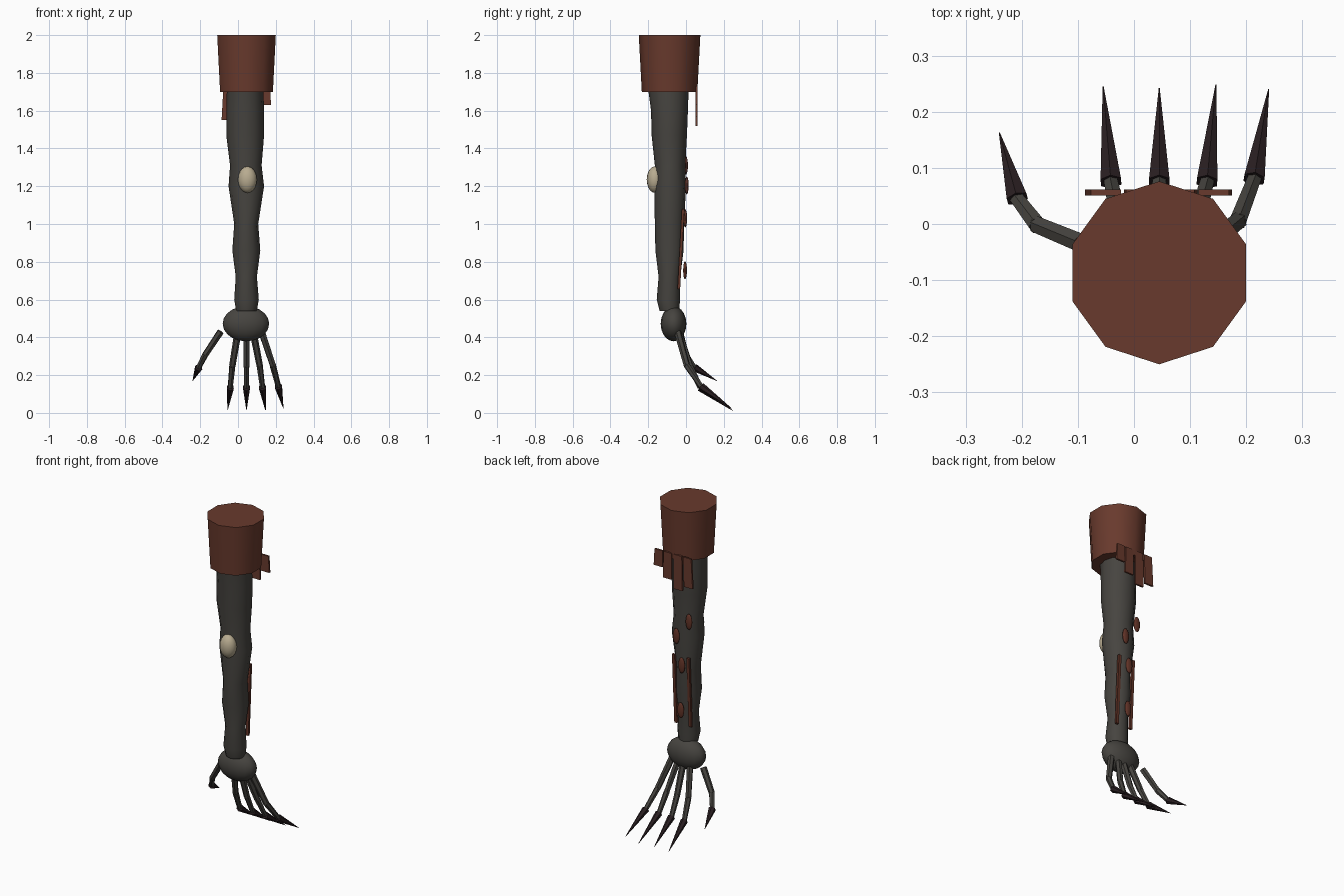
import bpy, bmesh, math
from mathutils import Vector, Matrix

cube = bpy.data.objects.get("Cube")
if cube:
    bpy.data.objects.remove(cube, do_unlink=True)


def material(name, r, g, b):
    m = bpy.data.materials.new(name)
    m.use_nodes = True
    m.diffuse_color = (r, g, b, 1)
    node = next(n for n in m.node_tree.nodes if n.type == 'BSDF_PRINCIPLED')
    node.inputs["Base Color"].default_value = (r, g, b, 1)
    node.inputs["Roughness"].default_value = 0.9
    return m


skin = material("grey skin", 0.062, 0.058, 0.051)
cloth = material("rust cloth", 0.14, 0.042, 0.026)
wound = material("dark red wound", 0.12, 0.033, 0.02)
bone = material("pale bone", 0.48, 0.41, 0.28)
horn = material("black claw", 0.022, 0.013, 0.015)


def finish(bm, name, mat, angle=None):
    bmesh.ops.recalc_face_normals(bm, faces=bm.faces)
    mesh = bpy.data.meshes.new(name)
    bm.to_mesh(mesh)
    bm.free()
    mesh.materials.append(mat)
    obj = bpy.data.objects.new(name, mesh)
    bpy.context.collection.objects.link(obj)
    if angle:
        bpy.ops.object.select_all(action='DESELECT')
        obj.select_set(True)
        bpy.context.view_layer.objects.active = obj
        bpy.ops.object.shade_smooth_by_angle(angle=math.radians(angle))
    return obj


def ellipsoid(name, mat, centre, radii, u=16, v=10):
    bm = bmesh.new()
    bmesh.ops.create_uvsphere(bm, u_segments=u, v_segments=v, radius=1)
    bmesh.ops.transform(bm, verts=bm.verts,
                        matrix=Matrix.Translation(centre) @ Matrix.Diagonal((*radii, 1)))
    return finish(bm, name, mat, 60)


def add_cone(bm, a, b, ra, rb, sides=6, spin=0):
    """Tapered piece running from point a to point b."""
    a, b = Vector(a), Vector(b)
    d = b - a
    turn = d.to_track_quat('Z', 'Y').to_matrix().to_4x4()
    bmesh.ops.create_cone(bm, cap_ends=True, segments=sides, radius1=ra, radius2=rb,
                          depth=d.length,
                          matrix=Matrix.Translation((a + b) / 2) @ turn @ Matrix.Rotation(spin, 4, 'Z'))


def box(name, mat, top, bottom, width_top, width_bottom, thick):
    """Hanging strip from its top centre to its bottom centre."""
    bm = bmesh.new()
    bmesh.ops.create_cube(bm, size=1)
    for v in bm.verts:
        end, w = (top, width_top) if v.co.z > 0 else (bottom, width_bottom)
        v.co = Vector(end) + Vector((v.co.x * w, v.co.y * thick, 0))
    return finish(bm, name, mat)


# Arm: stacked rings of (height, x min, x max, y min, y max)
rings = [(0.54, -0.01, 0.10, -0.14, -0.035), (0.60, -0.02, 0.11, -0.155, -0.032),
         (0.72, -0.012, 0.10, -0.145, -0.03), (0.86, -0.03, 0.118, -0.162, -0.013),
         (1.00, -0.02, 0.107, -0.165, -0.01), (1.20, -0.05, 0.138, -0.168, 0.0),
         (1.31, -0.042, 0.125, -0.165, -0.004), (1.47, -0.062, 0.138, -0.182, 0.005),
         (1.60, -0.062, 0.138, -0.185, 0.01), (1.75, -0.058, 0.133, -0.205, 0.015)]
bm = bmesh.new()
SIDES = 12
loops = []
for z, x0, x1, y0, y1 in rings:
    loops.append([bm.verts.new(((x0 + x1) / 2 + (x1 - x0) / 2 * math.cos(t),
                                (y0 + y1) / 2 + (y1 - y0) / 2 * math.sin(t), z))
                  for t in (math.tau * i / SIDES for i in range(SIDES))])
for low, high in zip(loops, loops[1:]):
    for i in range(SIDES):
        j = (i + 1) % SIDES
        bm.faces.new((low[i], low[j], high[j], high[i]))
bm.faces.new(loops[0])
bm.faces.new(loops[-1])
finish(bm, "arm", skin, 50)

# Sleeve with a corner at the front and back
bm = bmesh.new()
bmesh.ops.create_cone(bm, cap_ends=True, segments=10, radius1=0.147, radius2=0.163, depth=0.30,
                      matrix=Matrix.Translation((0.045, -0.087, 1.85)))
for v in bm.verts:
    v.co.z = min(v.co.z, 2)
if max(v.co.y for v in bm.verts) < 0.07:
    bmesh.ops.rotate(bm, verts=bm.verts, cent=(0.045, -0.087, 0),
                     matrix=Matrix.Rotation(math.pi / 10, 3, 'Z'))
finish(bm, "sleeve", cloth, 40)

# Torn cloth strips below the back of the sleeve
for i, (x, lean, low) in enumerate([(0.142, 0.004, 1.63), (0.081, 0.003, 1.57),
                                    (0.013, -0.002, 1.52), (-0.05, -0.008, 1.55)]):
    box(f"cloth_strip_{i + 1}", cloth, (x, 0.056, 1.73), (x + lean, 0.056, low), 0.054, 0.058, 0.011)

# Palm and elbow bone
ellipsoid("palm", skin, (0.042, -0.066, 0.472), (0.123, 0.068, 0.093))
ellipsoid("elbow_bone", bone, (0.05, -0.165, 1.235), (0.05, 0.043, 0.07))

# Wounds on the back of the arm
for i, c in enumerate([(-0.02, 0.0, 1.31), (0.063, 0.004, 1.204),
                       (0.032, -0.004, 1.03), (0.039, -0.005, 0.755)]):
    ellipsoid(f"wound_{i + 1}", wound, c, (0.022, 0.01, 0.048), 12, 8)
for name, x in (("left_gash", 0.0915), ("right_gash", -0.005)):
    box(name, wound, (x, -0.015, 1.08), (x, -0.038, 0.655), 0.018, 0.018, 0.014)

# Digits: root, knuckle, claw base, claw tip
digits = {
    "first_finger": [(0.0, -0.04, 0.43), (-0.03, 0.02, 0.25), (-0.041, 0.075, 0.135), (-0.055, 0.245, 0.015)],
    "second_finger": [(0.045, -0.04, 0.43), (0.045, 0.02, 0.25), (0.045, 0.075, 0.135), (0.045, 0.242, 0.015)],
    "third_finger": [(0.08, -0.04, 0.43), (0.115, 0.02, 0.25), (0.13, 0.075, 0.135), (0.146, 0.248, 0.012)],
    "fourth_finger": [(0.125, -0.045, 0.43), (0.185, 0.005, 0.25), (0.214, 0.08, 0.14), (0.24, 0.24, 0.025)],
    "thumb": [(-0.092, -0.035, 0.43), (-0.172, -0.002, 0.31), (-0.208, 0.045, 0.24), (-0.24, 0.163, 0.17)],
}
for name, (root, knuckle, base, tip) in digits.items():
    bm = bmesh.new()
    add_cone(bm, root, knuckle, 0.019, 0.017)
    add_cone(bm, knuckle, base, 0.017, 0.014)
    bmesh.ops.create_icosphere(bm, subdivisions=1, radius=0.017,
                               matrix=Matrix.Translation(knuckle))
    finish(bm, name, skin)
    bm = bmesh.new()
    add_cone(bm, base, tip, 0.021, 0.001)
    finish(bm, name + "_claw", horn)
